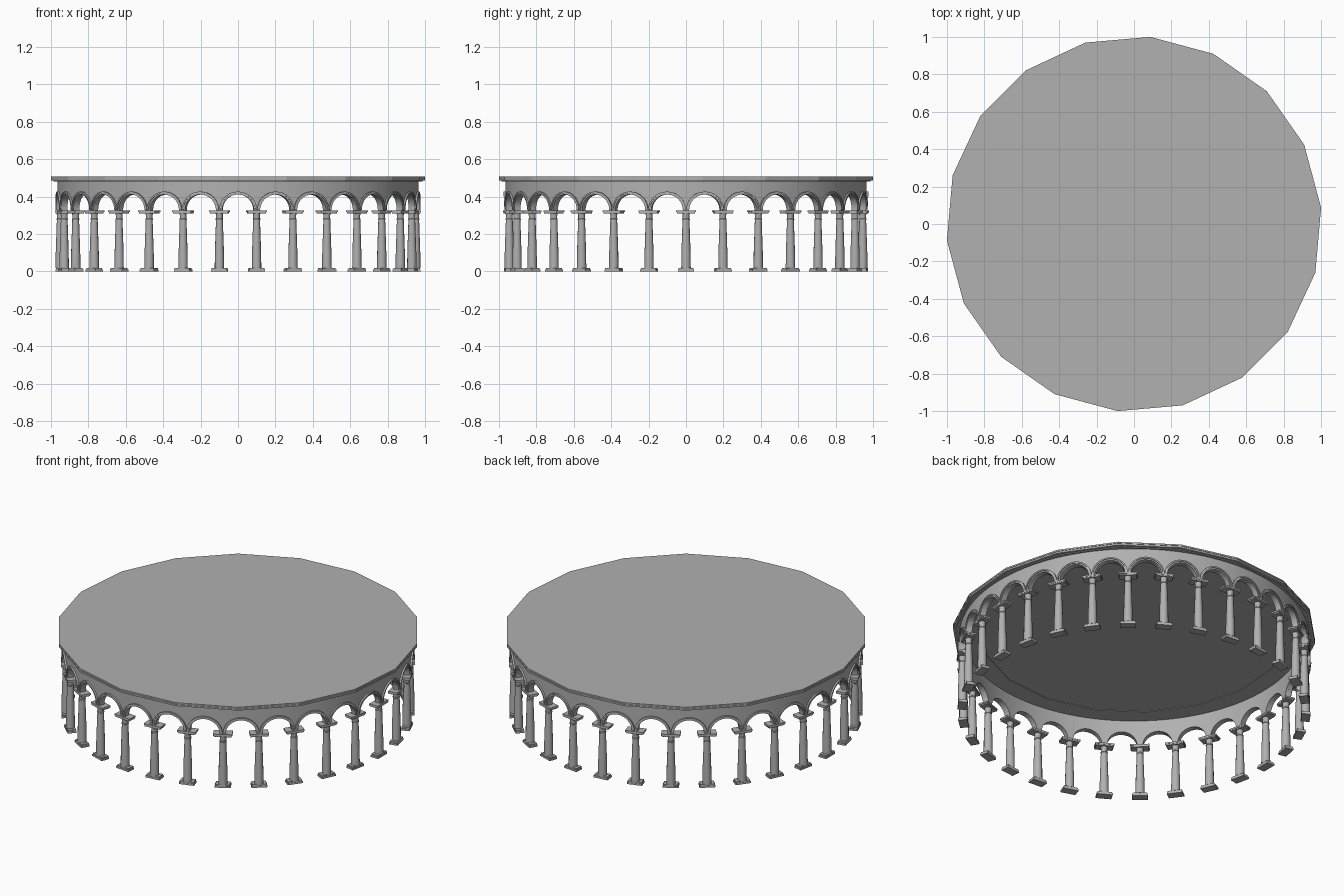
import bpy, bmesh
from math import sin, cos, pi, radians

if "Cube" in bpy.data.objects:
    bpy.data.objects.remove(bpy.data.objects["Cube"])

BAYS = 30                 # columns and arches
STEP = 2 * pi / BAYS
R = 0.95                  # column circle radius
ARCH_R, ARCH_Z = 0.083, 0.328
SEG = 16

stone = bpy.data.materials.new("grey_stone")
stone.diffuse_color = (0.44, 0.44, 0.44, 1)
stone.use_nodes = True
stone.node_tree.nodes["Principled BSDF"].inputs["Base Color"].default_value = stone.diffuse_color


def finish(name, bm, smooth=None):
    bmesh.ops.remove_doubles(bm, verts=bm.verts, dist=1e-5)
    bmesh.ops.recalc_face_normals(bm, faces=bm.faces)
    me = bpy.data.meshes.new(name)
    bm.to_mesh(me)
    bm.free()
    me.materials.append(stone)
    if smooth:
        for p in me.polygons:
            p.use_smooth = True
        me.set_sharp_from_angle(angle=radians(smooth))
    ob = bpy.data.objects.new(name, me)
    bpy.context.collection.objects.link(ob)
    return ob


def lathe(bm, profile, sides, offset=0.0):
    """Closed surface from (radius, z) points, capped at both ends."""
    rings = [[bm.verts.new((r * cos(offset + 2 * pi * i / sides),
                            r * sin(offset + 2 * pi * i / sides), z))
              for i in range(sides)] for r, z in profile]
    for a, b in zip(rings, rings[1:]):
        for i in range(sides):
            j = (i + 1) % sides
            bm.faces.new((a[i], a[j], b[j], b[i]))
    bm.faces.new(rings[0])
    bm.faces.new(rings[-1])


def box(bm, sx, sy, z0, z1):
    vs = bmesh.ops.create_cube(bm, size=1)["verts"]
    for v in vs:
        v.co = (v.co.x * sx, v.co.y * sy, z0 + (v.co.z + 0.5) * (z1 - z0))


def curved_strip(bm, lower, upper, r_in, r_out, mid, caps=False):
    """Bend a strip lying between two (u, z) lines around the ring."""
    def vert(p, r):
        a = mid + p[0]
        return bm.verts.new((r * cos(a), r * sin(a), p[1]))
    cols = [[vert(lo, r_in), vert(lo, r_out), vert(up, r_out), vert(up, r_in)]
            for lo, up in zip(lower, upper)]
    for a, b in zip(cols, cols[1:]):
        for k in range(4):
            m = (k + 1) % 4
            bm.faces.new((a[k], a[m], b[m], b[k]))
    if caps:
        bm.faces.new(cols[0])
        bm.faces.new(cols[-1])


def arc(r):
    return [(-r * cos(pi * i / SEG) / R, ARCH_Z + r * sin(pi * i / SEG))
            for i in range(SEG + 1)]


# arcade wall with arched openings
bm = bmesh.new()
foot = ARCH_Z - 0.004
lower = [(-STEP / 2, foot), (-ARCH_R / R, foot)] + arc(ARCH_R) \
    + [(ARCH_R / R, foot), (STEP / 2, foot)]
upper = [(u, 0.489) for u, z in lower]
for k in range(BAYS):
    curved_strip(bm, lower, upper, 0.936, 0.966, (k + 0.5) * STEP)
finish("arcade_wall", bm, 35)

# raised two-step trim around the outside of each arch
bm = bmesh.new()
for k in range(BAYS):
    mid = (k + 0.5) * STEP
    curved_strip(bm, arc(ARCH_R), arc(0.092), 0.95, 0.971, mid, True)
    curved_strip(bm, arc(0.091), arc(0.099), 0.95, 0.976, mid, True)
finish("arch_trim", bm, 35)

# column shaft, base and capital, sharing meshes round the ring
bm = bmesh.new()
lathe(bm, [(0.0255, 0.018), (0.0245, 0.10), (0.0185, 0.274), (0.0205, 0.276),
           (0.0205, 0.281), (0.018, 0.283), (0.018, 0.30), (0.021, 0.313)], 12)
shaft = finish("column_shaft", bm, 30)

bm = bmesh.new()
box(bm, 0.05, 0.088, 0.0, 0.011)
box(bm, 0.046, 0.08, 0.010, 0.019)
base = finish("column_base", bm)

bm = bmesh.new()
box(bm, 0.052, 0.098, 0.310, 0.318)
box(bm, 0.056, 0.106, 0.317, 0.327)
capital = finish("column_capital", bm)

for part in (shaft, base, capital):
    for k in range(BAYS):
        ob = part
        if k:
            ob = part.copy()
            bpy.context.collection.objects.link(ob)
        a = k * STEP
        ob.location = (R * cos(a), R * sin(a), 0)
        ob.rotation_euler = (0, 0, a)

# eighteen-sided roof slab with stepped cornice and recessed ceiling
bm = bmesh.new()
lathe(bm, [(0.84, 0.484), (0.84, 0.481), (0.99, 0.481), (0.99, 0.485),
           (1.004, 0.486), (1.004, 0.496), (1.0, 0.497), (1.004, 0.498),
           (1.004, 0.507)], 18, radians(5))
finish("roof_slab", bm)
